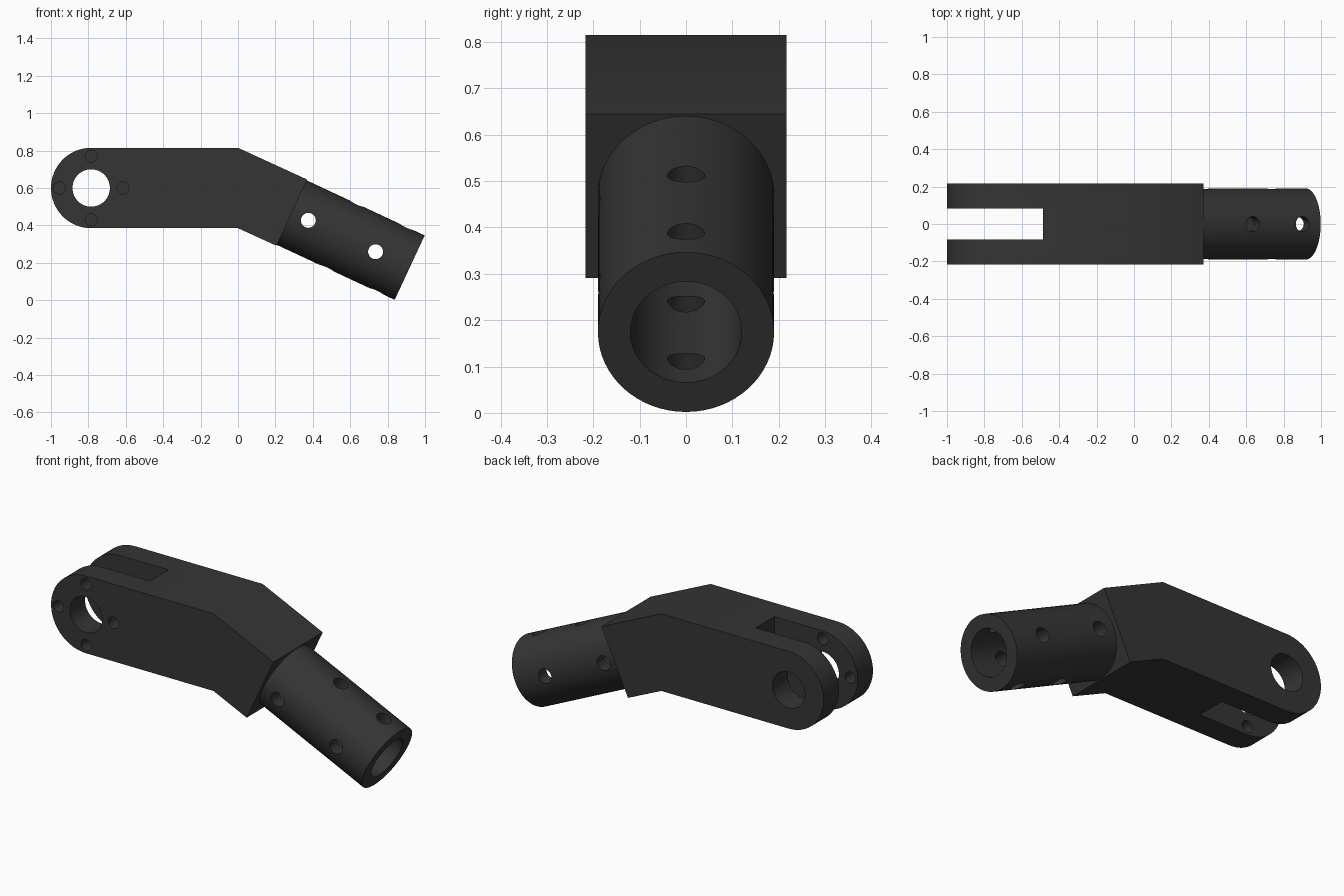
import bpy, bmesh
from math import sin, cos, pi, radians
from mathutils import Vector

if "Cube" in bpy.data.objects:
    bpy.data.objects.remove(bpy.data.objects["Cube"])

TILT = radians(25)
AXIS = Vector((cos(TILT), 0, -sin(TILT)))    # direction of the tube
NORMAL = Vector((sin(TILT), 0, cos(TILT)))   # across the tube, upward
SIDE = Vector((0, 1, 0))
PIVOT = Vector((-0.785, 0, 0.6))             # centre of the fork eye
SEAT = Vector((0.288, 0, 0.468))             # where the tube meets the body
R, W = 0.215, 0.217                          # body half height, half width
TUBE_R, TUBE_LEN = 0.19, 0.695


def cylinder(name, start, direction, radius, length, sides=48):
    mid = start + direction * length / 2
    bpy.ops.mesh.primitive_cylinder_add(
        vertices=sides, radius=radius, depth=length, location=mid,
        rotation=direction.to_track_quat('Z', 'Y').to_euler())
    ob = bpy.context.object
    ob.name = name
    return ob


def prism(name, profile, half_width):
    bm = bmesh.new()
    face = bm.faces.new([bm.verts.new((x, -half_width, z)) for x, z in profile])
    ext = bmesh.ops.extrude_face_region(bm, geom=[face])
    moved = [g for g in ext['geom'] if isinstance(g, bmesh.types.BMVert)]
    bmesh.ops.translate(bm, verts=moved, vec=(0, 2 * half_width, 0))
    bmesh.ops.recalc_face_normals(bm, faces=bm.faces)
    mesh = bpy.data.meshes.new(name)
    bm.to_mesh(mesh)
    bm.free()
    ob = bpy.data.objects.new(name, mesh)
    bpy.context.collection.objects.link(ob)
    return ob


def combine(target, tool, operation='DIFFERENCE'):
    tool.hide_render = True
    mod = target.modifiers.new(tool.name, 'BOOLEAN')
    mod.operation, mod.object, mod.solver = operation, tool, 'EXACT'
    bpy.context.view_layer.objects.active = target
    bpy.ops.object.modifier_apply(modifier=mod.name)
    bpy.data.objects.remove(tool)


# Bent body with rounded fork end
end_top, end_low = SEAT + NORMAL * 0.195, SEAT - NORMAL * 0.195
profile = [(0, PIVOT.z + R)]
for i in range(33):
    a = pi / 2 + pi * i / 32
    profile.append((PIVOT.x + R * cos(a), PIVOT.z + R * sin(a)))
profile += [(0, PIVOT.z - R), (end_low.x, end_low.z), (end_top.x, end_top.z)]
body = prism("bent_fork_joint", profile, W)

# Tube socket, then its bore
combine(body, cylinder("tube", SEAT - AXIS * 0.06, AXIS, TUBE_R, TUBE_LEN + 0.06, 64), 'UNION')
combine(body, cylinder("bore", SEAT, AXIS, 0.12, TUBE_LEN + 0.1, 64))

# Cross holes through the tube, alternating direction
for t, across in ((0.097, SIDE), (0.494, SIDE), (0.295, NORMAL), (0.588, NORMAL)):
    combine(body, cylinder("tube_hole", SEAT + AXIS * t - across * 0.3, across, 0.04, 0.6, 32))

# Fork slot
combine(body, prism("slot", [(-1.2, 0.2), (-0.487, 0.2), (-0.487, 1.0), (-1.2, 1.0)], 0.082))

# Pivot eye through both prongs
combine(body, cylinder("eye", PIVOT - SIDE * 0.4, SIDE, 0.1, 0.8, 64))

# Ring of four screw holes in the front prong only
for i in range(4):
    a = i * pi / 2
    p = PIVOT + Vector((0.17 * cos(a), -0.4, 0.17 * sin(a)))
    combine(body, cylinder("screw_hole", p, SIDE, 0.032, 0.4, 32))

# Dark finish and shading
mat = bpy.data.materials.new("dark_grey")
mat.diffuse_color = (0.035, 0.035, 0.035, 1)
mat.use_nodes = True
mat.node_tree.nodes["Principled BSDF"].inputs["Base Color"].default_value = mat.diffuse_color
body.data.materials.clear()
body.data.materials.append(mat)
bpy.ops.object.select_all(action='DESELECT')
body.select_set(True)
bpy.context.view_layer.objects.active = body
bpy.ops.object.shade_smooth_by_angle(angle=radians(30))
